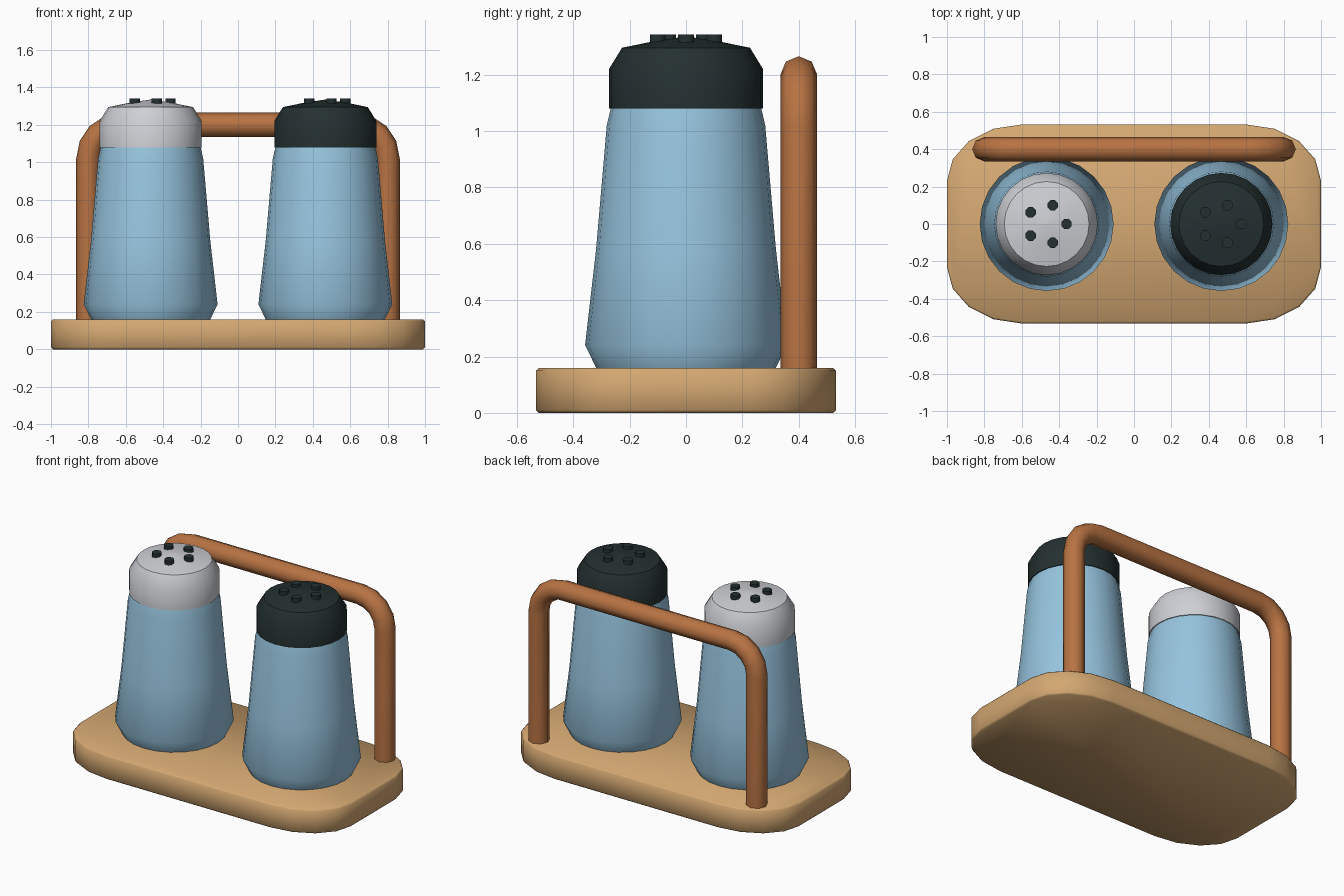
import bpy, bmesh, math
from mathutils import Vector

if "Cube" in bpy.data.objects:
    bpy.data.objects.remove(bpy.data.objects["Cube"])


def material(name, rgb):
    lin = [((c / 255 + 0.055) / 1.055) ** 2.4 for c in rgb]
    m = bpy.data.materials.new(name)
    m.diffuse_color = (*lin, 1)
    m.use_nodes = True
    m.node_tree.nodes["Principled BSDF"].inputs["Base Color"].default_value = m.diffuse_color
    return m


TAN = material("light_wood", (212, 168, 114))
BROWN = material("brown_wood", (184, 115, 67))
BLUE = material("blue_glaze", (150, 196, 222))
SILVER = material("silver", (206, 208, 213))
DARK = material("dark_metal", (36, 48, 48))


def finish(bm, name, mat, angle=35, loc=(0, 0, 0)):
    bmesh.ops.recalc_face_normals(bm, faces=bm.faces)
    me = bpy.data.meshes.new(name)
    bm.to_mesh(me)
    bm.free()
    me.materials.append(mat)
    me.shade_smooth()
    me.set_sharp_from_angle(angle=math.radians(angle))
    ob = bpy.data.objects.new(name, me)
    ob.location = loc
    bpy.context.collection.objects.link(ob)
    return ob


def skin(bm, rings):
    """Bridge equal-length closed rings and cap both ends."""
    vs = [[bm.verts.new(p) for p in r] for r in rings]
    n = len(vs[0])
    for a, b in zip(vs, vs[1:]):
        for i in range(n):
            bm.faces.new((a[i], a[(i + 1) % n], b[(i + 1) % n], b[i]))
    bm.faces.new(vs[0][::-1])
    bm.faces.new(vs[-1])


def lathe(name, profile, mat, x, n=24, angle=35):
    bm = bmesh.new()
    skin(bm, [[(r * math.cos(math.tau * i / n), r * math.sin(math.tau * i / n), z)
               for i in range(n)] for r, z in profile])
    return finish(bm, name, mat, angle, (x, 0, 0))


# Tray: rounded outline with elliptical corners and a tiny edge bevel
def outline(inset, z):
    pts = []
    for k, (sx, sy) in enumerate(((1, 1), (-1, 1), (-1, -1), (1, -1))):
        for j in range(5):
            a = math.pi / 2 * (k + j / 4)
            pts.append((sx * 0.6 + (0.4 - inset) * math.cos(a),
                        sy * 0.23 + (0.302 - inset) * math.sin(a), z))
    return pts


bm = bmesh.new()
skin(bm, [outline(0.01, 0), outline(0, 0.01), outline(0, 0.15), outline(0.01, 0.16)])
finish(bm, "tray", TAN, 50)

# Handle: eight-sided tube swept along a rounded arch
R, T, HY = 0.18, 0.065, 0.40
path = [((0.8, 0.15), 0)]
path += [((0.62 + R * math.cos(a), 1.02 + R * math.sin(a)), a)
         for a in (math.pi / 2 * j / 4 for j in range(5))]
path += [((-x, z), math.pi - a) for (x, z), a in reversed(path)]
rings = []
for (x, z), a in path:
    out = Vector((math.cos(a), 0, math.sin(a)))
    rings.append([Vector((x, HY, z)) + out * T * math.cos(t) + Vector((0, T * math.sin(t), 0))
                  for t in (math.tau * i / 8 for i in range(8))])
bm = bmesh.new()
skin(bm, rings)
finish(bm, "handle", BROWN, 60)

# Two shakers: body, cap and five raised hole plugs
BODY = [(0.316, 0.155), (0.358, 0.24), (0.319, 0.58), (0.281, 1.02), (0.266, 1.085)]
CAP = [(0.273, 1.08), (0.273, 1.22), (0.227, 1.295), (0.12, 1.317), (0.004, 1.335)]
for label, x, mat in (("left", -0.467, SILVER), ("right", 0.467, DARK)):
    lathe(label + "_shaker_body", BODY, BLUE, x, angle=45)
    lathe(label + "_shaker_cap", CAP, mat, x)
    bm = bmesh.new()
    for k in range(5):
        a = math.tau * k / 5
        cx, cy = 0.106 * math.cos(a), 0.106 * math.sin(a)
        skin(bm, [[(cx + 0.03 * math.cos(math.tau * i / 8 + math.pi / 8),
                    cy + 0.03 * math.sin(math.tau * i / 8 + math.pi / 8), z)
                   for i in range(8)] for z in (1.313, 1.342)])
    finish(bm, label + "_shaker_holes", DARK, 50, (x, 0, 0))
